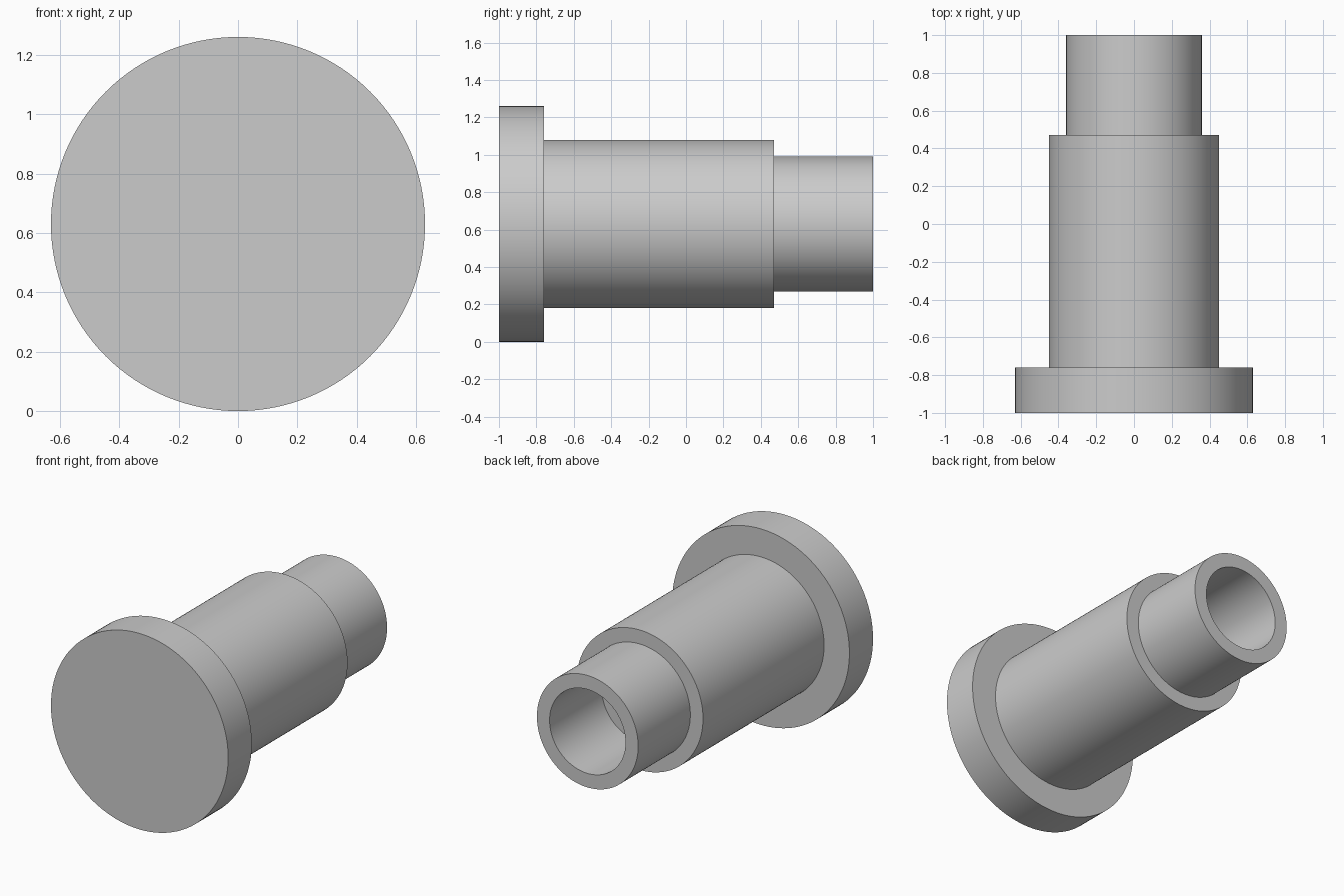
import bpy, bmesh
from math import pi, radians
from mathutils import Matrix

cube = bpy.data.objects.get("Cube")
if cube:
    bpy.data.objects.remove(cube, do_unlink=True)

grey = bpy.data.materials.new("plain grey")
grey.use_nodes = True
color = (0.6, 0.6, 0.6, 1)
grey.diffuse_color = color
grey.node_tree.nodes["Principled BSDF"].inputs["Base Color"].default_value = color

AXIS_HEIGHT = 0.63
SIDES = 128


def turned_part(name, profile):
    """Spin a (radius, y) profile around the horizontal y axis."""
    bm = bmesh.new()
    verts = [bm.verts.new((r, y, 0)) for r, y in profile]
    edges = [bm.edges.new(pair) for pair in zip(verts, verts[1:])]
    bmesh.ops.spin(bm, geom=verts + edges, cent=(0, 0, 0), axis=(0, 1, 0),
                   angle=2 * pi, steps=SIDES, use_duplicate=False)
    bmesh.ops.remove_doubles(bm, verts=bm.verts, dist=1e-5)
    bmesh.ops.recalc_face_normals(bm, faces=bm.faces)
    bmesh.ops.transform(bm, matrix=Matrix.Translation((0, 0, AXIS_HEIGHT)),
                        verts=bm.verts)
    mesh = bpy.data.meshes.new(name)
    bm.to_mesh(mesh)
    bm.free()
    mesh.materials.append(grey)
    obj = bpy.data.objects.new(name, mesh)
    bpy.context.collection.objects.link(obj)
    bpy.ops.object.select_all(action="DESELECT")
    obj.select_set(True)
    bpy.context.view_layer.objects.active = obj
    bpy.ops.object.shade_smooth_by_angle(angle=radians(30))


# Flanged head, stepped shank and blind bore as one turned solid
turned_part("flanged_stepped_pin", [
    (0, -1), (0.63, -1), (0.63, -0.76),         # head
    (0.45, -0.76), (0.45, 0.47),                # shank
    (0.36, 0.47), (0.36, 1),                    # end sleeve
    (0.27, 1), (0.27, 0.47), (0, 0.47),         # blind bore
])
